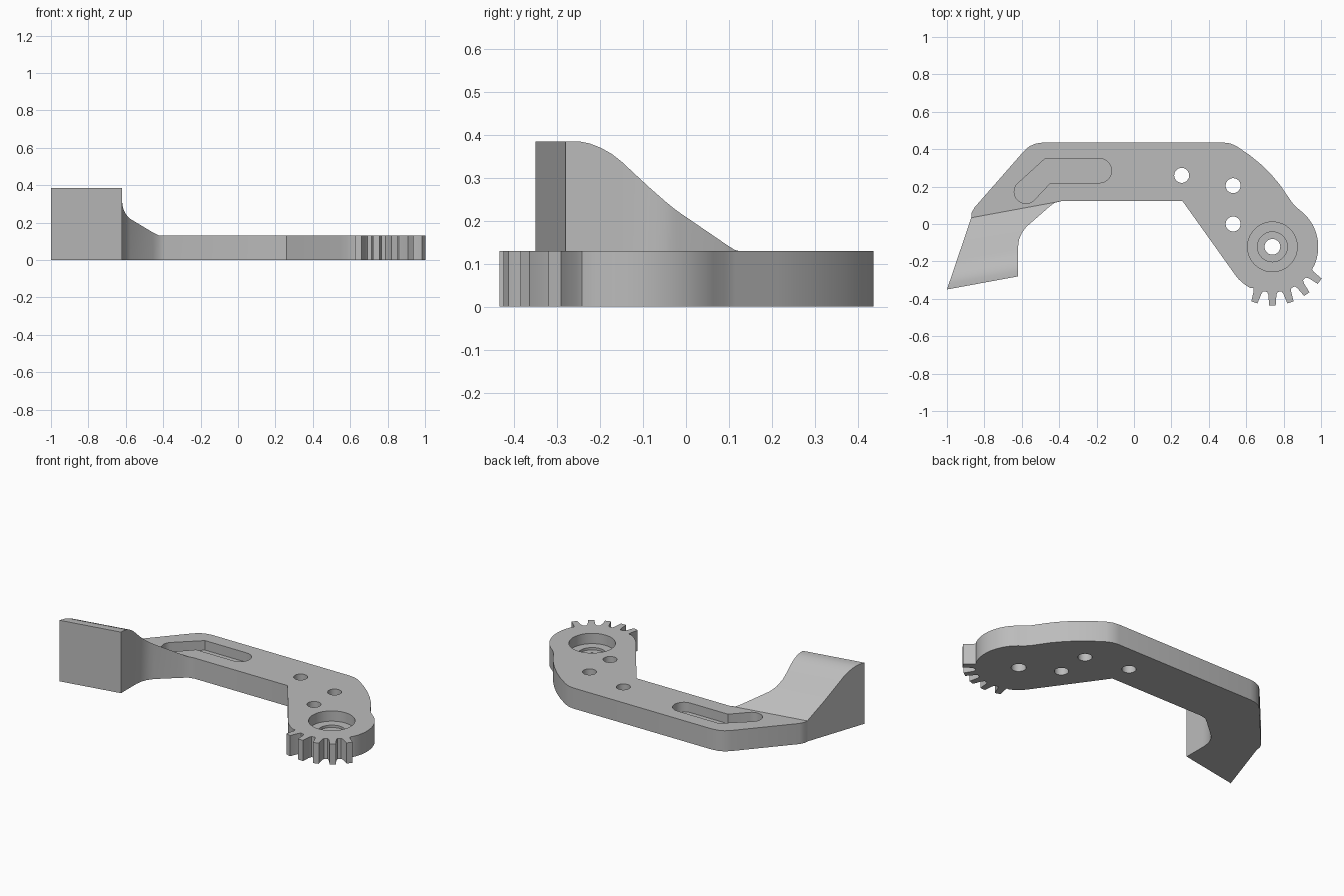
import bpy, bmesh, math
from mathutils import Vector

if "Cube" in bpy.data.objects:
    bpy.data.objects.remove(bpy.data.objects["Cube"])

T = 0.13                       # plate thickness
GC = (0.74, -0.122)            # gear hub centre

grey = bpy.data.materials.new("plain grey")
grey.diffuse_color = (0.5, 0.5, 0.5, 1)
grey.use_nodes = True
grey.node_tree.nodes["Principled BSDF"].inputs["Base Color"].default_value = grey.diffuse_color


def arc(c, r, a0, a1, n):
    return [(c[0] + r * math.cos(math.radians(a0 + (a1 - a0) * i / n)),
             c[1] + r * math.sin(math.radians(a0 + (a1 - a0) * i / n))) for i in range(n + 1)]


def polar(a, r):
    return arc(GC, r, a, a, 1)[0]


def prism(name, pts, z0, z1):
    bm = bmesh.new()
    f = bm.faces.new([bm.verts.new((x, y, z0)) for x, y in pts])
    top = bmesh.ops.extrude_face_region(bm, geom=[f])["geom"]
    bmesh.ops.translate(bm, vec=(0, 0, z1 - z0),
                        verts=[g for g in top if isinstance(g, bmesh.types.BMVert)])
    bmesh.ops.recalc_face_normals(bm, faces=bm.faces)
    me = bpy.data.meshes.new(name)
    bm.to_mesh(me)
    bm.free()
    ob = bpy.data.objects.new(name, me)
    bpy.context.collection.objects.link(ob)
    return ob


def interp(table, u):
    for (a, p), (b, q) in zip(table, table[1:]):
        if u <= b + 1e-9:
            return p + (q - p) * ((u - a) / (b - a))
    return table[-1][1]


# raised foot: plan edges measured by distance u behind its slanted front face
P0 = Vector((-1, -0.35))
inner = [Vector(p) for p in [(-0.62, -0.28), (-0.62, -0.125), (-0.615, -0.085), (-0.6, -0.048),
                             (-0.575, -0.015), (-0.455, 0.09), (-0.425, 0.113), (-0.39, 0.122)]]
d = (inner[0] - P0).normalized()
n = Vector((-d.y, d.x))
right = [((p - P0).dot(n), p) for p in inner]
UE = right[-1][0]
slope = Vector((0.127, 0.375))
left_dir = slope / slope.dot(n)
height = [(0, 0.385), (0.03, 0.385), (0.055, 0.38), (0.08, 0.37), (0.105, 0.356),
          (0.13, 0.336), (0.24, 0.23), (UE, T)]
A, B = P0 + left_dir * UE, inner[-1]

# plate outline, clockwise from the foot joint, ending with the gear teeth
out = [tuple(A), (-0.868, 0.06), (-0.853, 0.088), (-0.59, 0.388), (-0.56, 0.415),
       (-0.525, 0.43), (-0.485, 0.436), (0.475, 0.436), (0.515, 0.431), (0.55, 0.415),
       (0.62, 0.367), (0.68, 0.318), (0.735, 0.263), (0.78, 0.21), (0.845, 0.115), (0.867, 0.09)]
out += arc(GC, 0.245, 49, -25, 20)
for a in (-36, -54, -72, -90, -108):
    out += [polar(a + o, r) for o, r in [(6.5, 0.243), (4.8, 0.258), (3.2, 0.313),
                                         (-3.2, 0.313), (-4.8, 0.258), (-6.5, 0.243)]]
out += arc(GC, 0.25, -118, -140, 5) + [(0.26, 0.122), tuple(B)]
plate = prism("lever_arm", out, 0, T)

# holes, stepped hub bore and blind slot
slot = (arc((-0.185, 0.285), 0.065, -90, 90, 16) + [(-0.475, 0.35)]
        + arc((-0.578, 0.172), 0.0625, 135, 315, 16) + [(-0.447, 0.22)])
cuts = [(slot, 0.07)]
for c, r, z in [((0.255, 0.26), 0.04, -0.1), ((0.53, 0.205), 0.04, -0.1), ((0.53, 0), 0.04, -0.1),
                (GC, 0.133, 0.065), (GC, 0.08, 0.05), (GC, 0.042, -0.1)]:
    cuts.append((arc(c, r, 0, 360 - 360 / 48, 47), z))
cutters = []
for pts, z in cuts:
    c = prism("cutter", pts, z, 0.3)
    c.hide_render = True
    cutters.append(c)
    m = plate.modifiers.new("cut", "BOOLEAN")
    m.operation, m.solver, m.object = "DIFFERENCE", "EXACT", c
bpy.context.view_layer.update()
mesh = bpy.data.meshes.new_from_object(plate.evaluated_get(bpy.context.evaluated_depsgraph_get()))
plate.modifiers.clear()
plate.data = mesh
for c in cutters:
    bpy.data.objects.remove(c)

# weld the foot onto the plate, dropping the hidden joint face
bm = bmesh.new()
bm.from_mesh(mesh)
mid = (A + B) / 2
joint = [f for f in bm.faces if abs(f.normal.z) < 0.1
         and (f.calc_center_median().xy - mid).length < 0.02]
bmesh.ops.delete(bm, geom=joint, context="FACES")
rows = []
for u in sorted({round(t[0], 6) for t in right + height}):
    l, r, z = P0 + left_dir * u, interp(right, u), interp(height, u)
    rows.append([bm.verts.new(v) for v in
                 [(l.x, l.y, 0), (r.x, r.y, 0), (r.x, r.y, z), (l.x, l.y, z)]])
bm.faces.new(rows[0])
for a, b in zip(rows, rows[1:]):
    for i in range(4):
        j = (i + 1) % 4
        bm.faces.new((a[i], a[j], b[j], b[i]))
bmesh.ops.remove_doubles(bm, verts=bm.verts, dist=0.0005)
bmesh.ops.recalc_face_normals(bm, faces=bm.faces)
bm.to_mesh(mesh)
bm.free()

mesh.materials.clear()
mesh.materials.append(grey)
bpy.context.view_layer.objects.active = plate
plate.select_set(True)
bpy.ops.object.shade_smooth_by_angle(angle=math.radians(25))
